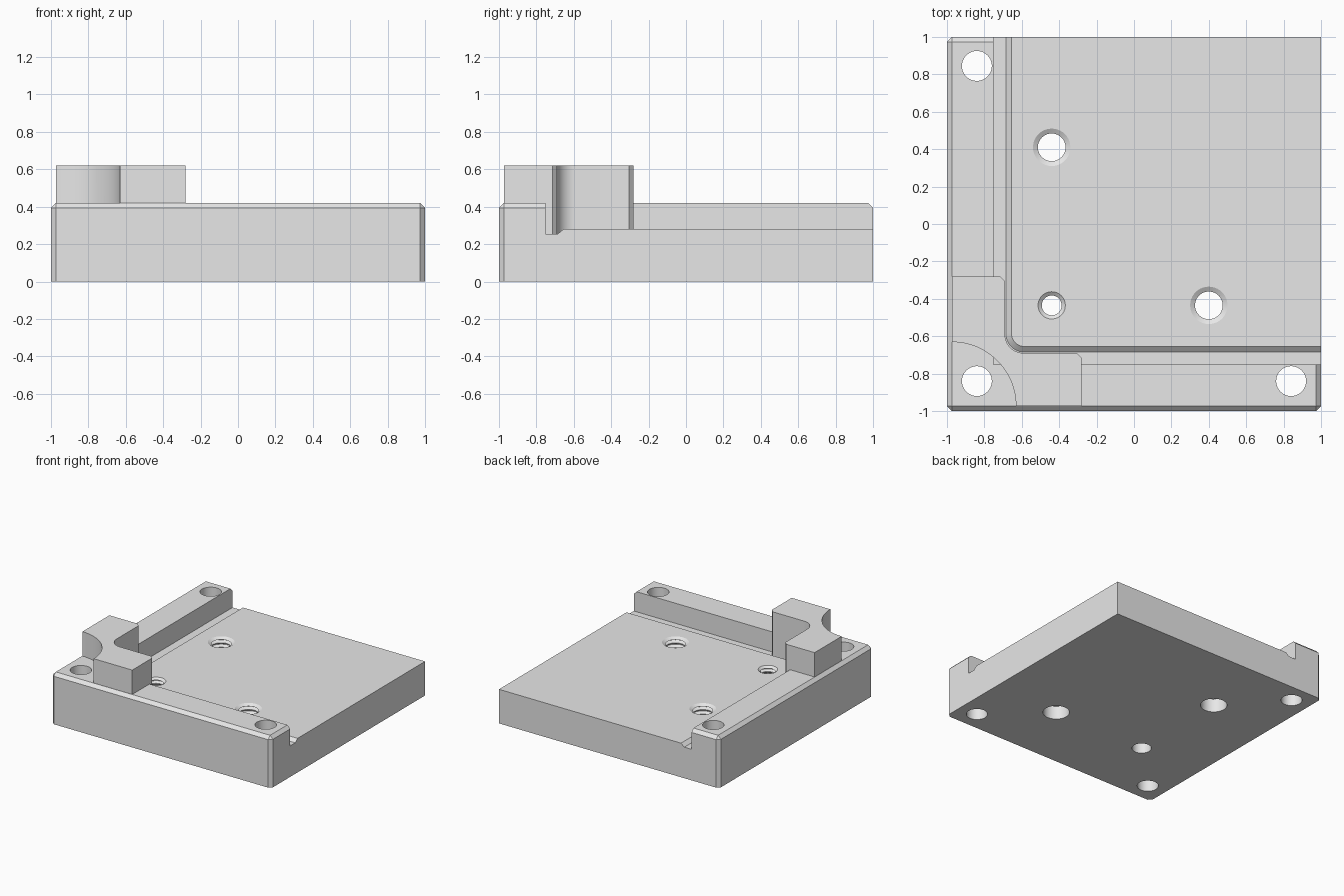
import bpy, bmesh
from math import cos, sin, pi

cube = bpy.data.objects.get("Cube")
if cube:
    bpy.data.objects.remove(cube, do_unlink=True)

grey = bpy.data.materials.new("plain grey")
grey.use_nodes = True
grey.diffuse_color = (0.8, 0.8, 0.8, 1)
grey.node_tree.nodes["Principled BSDF"].inputs["Base Color"].default_value = (0.8, 0.8, 0.8, 1)


def finish(name, bm):
    bmesh.ops.recalc_face_normals(bm, faces=bm.faces)
    mesh = bpy.data.meshes.new(name)
    bm.to_mesh(mesh)
    bm.free()
    mesh.materials.append(grey)
    obj = bpy.data.objects.new(name, mesh)
    bpy.context.collection.objects.link(obj)
    return obj


def stack(name, layers):
    """Solid through matching outlines, given as (outline, height) pairs."""
    bm = bmesh.new()
    rings = [[bm.verts.new((x, y, z)) for x, y in outline] for outline, z in layers]
    n = len(rings[0])
    for low, high in zip(rings, rings[1:]):
        for i in range(n):
            j = (i + 1) % n
            bm.faces.new((low[i], low[j], high[j], high[i]))
    bm.faces.new(rings[0])
    bm.faces.new(rings[-1])
    return finish(name, bm)


def arc(x, y, r, start, end, steps=16):
    angles = [start + (end - start) * i / steps for i in range(steps + 1)]
    return [(x + r * cos(a), y + r * sin(a)) for a in angles]


def combine(target, tool, operation):
    mod = target.modifiers.new(operation, 'BOOLEAN')
    mod.operation = operation
    mod.solver = 'EXACT'
    mod.object = tool
    bpy.context.view_layer.objects.active = target
    bpy.ops.object.modifier_apply(modifier=mod.name)
    bpy.data.objects.remove(tool, do_unlink=True)


def turned(name, x, y, profile):
    """Round cutter from (radius, height) pairs."""
    return stack(name, [(arc(x, y, r, 0, 2 * pi * 39 / 40, 39), z) for r, z in profile])


# Base block, chamfered everywhere but the back left corner
FLOOR, RAIL, TOP = 0.28, 0.42, 0.62
square = [(-1, -1), (1, -1), (1, 1), (-1, 1)]
base = stack("fixture_base", [(square, 0), (square, RAIL)])
bm = bmesh.new()
bm.from_mesh(base.data)
edges = []
for e in bm.edges:
    mid = (e.verts[0].co + e.verts[1].co) / 2
    upright = abs(mid.x) > 0.9 and abs(mid.y) > 0.9
    if mid.z > 0.4 or (upright and mid.x + mid.y < 1):
        edges.append(e)
bmesh.ops.bevel(bm, geom=edges, offset=0.026, segments=1, affect='EDGES')
bm.to_mesh(base.data)
bm.free()

# Pocket cutter, leaving a raised floor with a relief groove along the rails
pocket_outline = [(-0.75, -0.75), (1.2, -0.75), (1.2, 1.2), (-0.75, 1.2)]
pocket = stack("pocket_cutter", [(pocket_outline, 0.255), (pocket_outline, 0.8)])


def floor_outline(r):
    return [(1.5, 1.5), (-0.585 - r, 1.5)] + arc(-0.585, -0.585, r, pi, 1.5 * pi) + [(1.5, -0.585 - r)]


floor = stack("floor_form", [(floor_outline(0.1), 0.1), (floor_outline(0.1), 0.255),
                             (floor_outline(0.07), FLOOR)])
combine(pocket, floor, 'DIFFERENCE')
combine(base, pocket, 'DIFFERENCE')

# Corner locating block with rounded inside corner and chamfered tips
out, inn, tip, c = -0.973, -0.69, -0.28, 0.025
half = [(out, tip), (inn - c, tip), (inn, tip - c)]
outline = (half + arc(-0.59, -0.59, 0.1, pi, 1.5 * pi)
           + [(y, x) for x, y in reversed(half)]
           + arc(out, out, 0.342, 0, pi / 2, 24))
corner = stack("corner_block", [(outline, 0.15), (outline, TOP)])
combine(base, corner, 'UNION')

# Plain mounting holes
for x, y in ((-0.84, 0.845), (-0.84, -0.84), (0.84, -0.84)):
    combine(base, turned("hole_cutter", x, y, [(0.08, -0.1), (0.08, 0.8)]), 'DIFFERENCE')

# Threaded holes: clear bore below, ridges above, countersunk mouth
for x, y, inner, outer in ((-0.44, 0.41, 0.074, 0.1), (0.4, -0.435, 0.074, 0.1),
                           (-0.44, -0.435, 0.053, 0.073)):
    profile = [(outer, -0.1), (outer, 0.11)]
    for i in range(4):
        z = 0.125 + i * 0.036
        profile += [(inner, z), (inner, z + 0.006), (outer, z + 0.018), (outer, z + 0.022)]
    profile += [(inner, 0.265), (outer, FLOOR), (outer, 0.4)]
    combine(base, turned("thread_cutter", x, y, profile), 'DIFFERENCE')

# Smooth the round walls and keep the machined edges crisp
bpy.ops.object.select_all(action='DESELECT')
base.select_set(True)
bpy.context.view_layer.objects.active = base
bpy.ops.object.shade_smooth_by_angle(angle=pi / 7)
